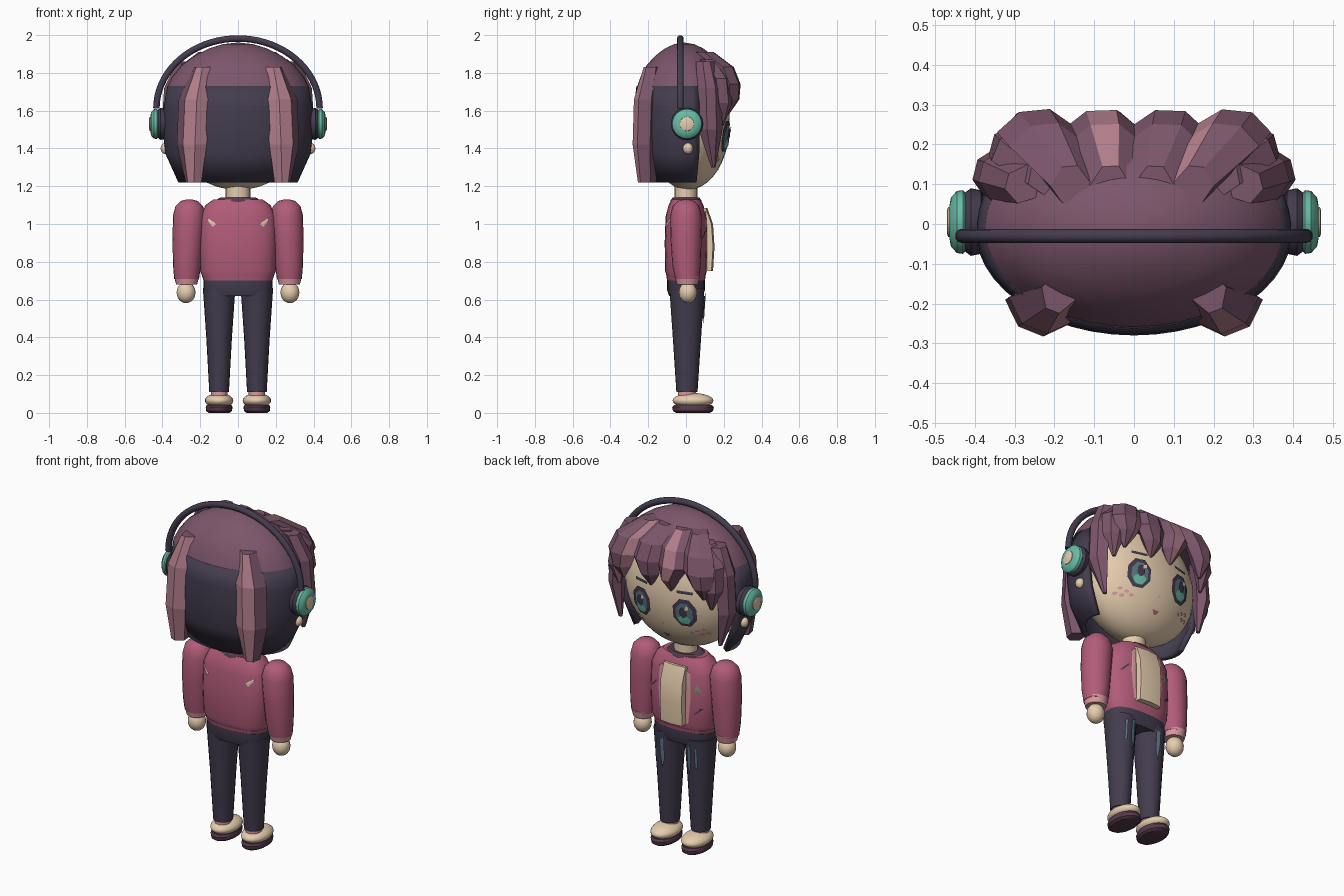
import bpy, bmesh, math
from mathutils import Matrix, Vector

if "Cube" in bpy.data.objects:
    bpy.data.objects.remove(bpy.data.objects["Cube"])

def material(name, hexa):
    m = bpy.data.materials.new(name)
    c = [int(hexa[i:i + 2], 16) / 255 for i in (0, 2, 4)]
    m.diffuse_color = [v / 12.92 if v < .04 else ((v + .055) / 1.055) ** 2.4 for v in c] + [1]
    m.use_nodes = True
    m.node_tree.nodes["Principled BSDF"].inputs["Base Color"].default_value = m.diffuse_color
    return m

PLUM = material("plum hair", "7c566b")
DARK = material("dark navy", "433c4e")
STREAK = material("pink streak", "b27e8c")
SKIN = material("skin cream", "e6cdae")
PINK = material("jacket pink", "b25c79")
PALE = material("pale pink", "d89a9f")
TEAL = material("teal", "68bba5")
BLUE = material("denim blue", "5c7486")
SOLE = material("dark plum", "563a4c")
SAGE = material("sage", "8a9a80")

def finish(name, bm, mats, angle=35):
    me = bpy.data.meshes.new(name)
    bm.to_mesh(me)
    bm.free()
    ob = bpy.data.objects.new(name, me)
    bpy.context.collection.objects.link(ob)
    for m in mats:
        me.materials.append(m)
    if angle:
        bpy.ops.object.select_all(action='DESELECT')
        ob.select_set(True)
        bpy.context.view_layer.objects.active = ob
        bpy.ops.object.shade_smooth_by_angle(angle=math.radians(angle))
    return ob

def skin_rings(bm, rings, closed=True, caps=True):
    """Join rows of points into a surface; returns faces as (row, column, face)."""
    vs = [[bm.verts.new(p) for p in r] for r in rings]
    n, out = len(vs[0]), []
    for i in range(len(vs) - 1):
        for j in range(n if closed else n - 1):
            k = (j + 1) % n
            out.append((i, j, bm.faces.new((vs[i][j], vs[i][k], vs[i + 1][k], vs[i + 1][j]))))
    if caps:
        bm.faces.new(vs[0])
        bm.faces.new(vs[-1])
    bmesh.ops.recalc_face_normals(bm, faces=bm.faces)
    return out

def oval(cx, cy, z, rx, ry, n=24, p=2, a0=0, a1=2 * math.pi, closed=True):
    pts = []
    for j in range(n):
        a = a0 + (a1 - a0) * j / (n if closed else n - 1)
        c, s = math.cos(a), math.sin(a)
        pts.append((cx + rx * math.copysign(abs(c) ** (2 / p), c),
                    cy + ry * math.copysign(abs(s) ** (2 / p), s), z))
    return pts

def loft(name, rings, mat, n=24, p=2, angle=35, matrix=None):
    bm = bmesh.new()
    skin_rings(bm, [oval(*r, n=n, p=p) for r in rings])
    if matrix:
        bm.transform(matrix)
        bmesh.ops.recalc_face_normals(bm, faces=bm.faces)
    return finish(name, bm, [mat], angle)

def ball(name, centre, radii, mat, u=24, v=16):
    bm = bmesh.new()
    bmesh.ops.create_uvsphere(bm, u_segments=u, v_segments=v, radius=1)
    bm.transform(Matrix.Translation(centre) @ Matrix.Diagonal((*radii, 1)))
    return finish(name, bm, [mat], 60)

def plate(name, pts, mat, surf, lift=.004, side=1):
    """Thin painted shape laid on a surface y = surf(x, z)."""
    cx, cz = (sum(p[i] for p in pts) / len(pts) for i in (0, 1))
    bm = bmesh.new()
    rows = []
    for f in (1, .5, .02):
        row = [(cx + (x - cx) * f, cz + (z - cz) * f) for x, z in pts]
        rows.append([(x, side * (surf(x, z) + lift), z) for x, z in row])
    skin_rings(bm, rows, caps=False)
    bm.faces.new([v for v in list(bm.verts)[-len(pts):]])
    bmesh.ops.recalc_face_normals(bm, faces=bm.faces)
    if sum(f.normal.y for f in bm.faces) * side < 0:
        bmesh.ops.reverse_faces(bm, faces=bm.faces)
    finish(name, bm, [mat], 0)

def lock(name, path, along, streak=(), s=1, thick=.04):
    """Faceted hair strand: path rows are x, y, z, half width; 'along' is the width direction."""
    t = Vector((along[0], along[1], 0)).normalized()
    o = Vector((t.y, -t.x, 0))
    shape = ((-1, 0), (-.45, 1), (.35, 1), (1, 0), (.5, -1), (-.5, -1))
    rings = []
    for x, y, z, w in path:
        th = thick * min(1, w / .05)
        pts = [Vector((x, y, z)) + t * a * w + o * b * th for a, b in shape]
        rings.append([(s * q.x, q.y, q.z) for q in pts])
    bm = bmesh.new()
    for i, j, f in skin_rings(bm, rings):
        f.material_index = int(j in streak)
    finish(name, bm, [PLUM, STREAK], 0)

def octagon(cx, cz, rx, rz, n=8):
    return [(cx + rx * math.cos(math.tau * (i + .5) / n), cz + rz * math.sin(math.tau * (i + .5) / n)) for i in range(n)]

def rect(cx, cz, w, h, lean=0):
    return [(cx - w - lean, cz - h), (cx + w - lean, cz - h), (cx + w + lean, cz + h), (cx - w + lean, cz + h)]

# Head and neck
HC, HR = (0, .01, 1.53), (.36, .222, .35)
ball("head", HC, HR, SKIN, 32, 20)
loft("neck", [(0, 0, 1.08, .065, .06), (0, 0, 1.22, .065, .06)], SKIN)

def face(x, z):
    return HC[1] + HR[1] * math.sqrt(max(.02, 1 - (x / HR[0]) ** 2 - ((z - HC[2]) / HR[2]) ** 2))

# Face details
for s in (1, -1):
    ex, ez = s * .14, 1.465
    plate("eye_outline", octagon(ex, ez, .07, .088), DARK, face, .006)
    plate("eye_iris", octagon(ex, ez - .004, .05, .068), BLUE, face, .010)
    plate("eye_lower_iris", octagon(ex, ez - .04, .038, .028), TEAL, face, .014)
    plate("pupil", octagon(ex, ez + .008, .022, .034), DARK, face, .017)
    plate("eye_shine", rect(ex - .022, ez + .036, .011, .013), SKIN, face, .018)
    plate("eyebrow", rect(ex, 1.585, .045, .008), DARK, face)
    for i, (dx, dz) in enumerate(((0, 0), (.035, .012), (.018, -.022), (-.028, -.016), (.05, -.015))):
        plate("cheek_freckle", octagon(s * (.19 + dx), 1.355 + dz, .013, .009, 6), PALE, face)
    ball("earring", (s * .385, .01, 1.40), (.025, .027, .03), SKIN, 12, 8)
plate("mouth", [(-.022, 1.30), (.022, 1.30), (.006, 1.278), (-.01, 1.28)], PINK, face)
plate("nose", octagon(0, 1.37, .007, .005, 6), PALE, face)

# Hair cap and the dark hair behind it
cap = [(1.96, .02), (1.952, .2), (1.93, .38), (1.89, .58), (1.84, .75), (1.78, .87), (1.73, .935)]
loft("hair_cap", [(0, -.01, z, .40 * f, .265 * f) for z, f in cap], PLUM, 40)
bm = bmesh.new()
back = [(1.73, .935), (1.62, .985), (1.5, 1), (1.37, .96), (1.22, .79)]
skin_rings(bm, [oval(0, -.01, z, .40 * f, .27 * f, 29, 2, math.pi * .9, math.pi * 2.1, False)
                for z, f in back], closed=False, caps=False)
if sum(f.normal.dot(f.calc_center_median() - Vector((0, 0, 1.5))) for f in bm.faces) < 0:
    bmesh.ops.reverse_faces(bm, faces=bm.faces)
shell = finish("back_hair", bm, [DARK])
shell.modifiers.new("thickness", 'SOLIDIFY').thickness = .03

# Hair strands at the back and sides
for s in (1, -1):
    lock("back_lock", [(.19, -.175, 1.83, .045), (.235, -.215, 1.66, .085), (.245, -.222, 1.42, .085),
                       (.235, -.205, 1.22, .045)], (1, .4), (0, 1), s, .05)
    lock("side_lock", [(.28, .10, 1.86, .05), (.345, .125, 1.72, .065), (.36, .13, 1.5, .065),
                       (.325, .145, 1.3, .012)], (-.25, 1), (), s, .04)
    lock("temple_lock", [(.22, .12, 1.87, .05), (.29, .19, 1.77, .075), (.31, .20, 1.64, .06),
                         (.30, .19, 1.52, .01)], (-1, .45), (2,) if s > 0 else (), s)

# Fringe
for x0, x1, tip, st in ((-.16, -.25, -.27, ()), (-.06, -.085, -.06, (1,)), (.05, .085, .07, ()), (.15, .25, .25, (2,))):
    lock("fringe_lock", [(x0, .10, 1.91, .05), (x1 * .9, .205, 1.83, .09), (x1, .24, 1.74, .095),
                         (tip, .235, 1.66, .06), (tip, .22, 1.58, .008)], (-1, x1 * .4), st, 1, .045)

# Headphones
cu = bpy.data.curves.new("headband", 'CURVE')
cu.dimensions = '3D'
cu.bevel_depth, cu.bevel_resolution, cu.use_fill_caps = .018, 3, True
sp = cu.splines.new('POLY')
sp.points.add(36)
for i, q in enumerate(sp.points):
    a = math.pi * i / 36
    q.co = (.432 * math.cos(a), -.03, 1.612 + .37 * math.sin(a), 1)
cu.materials.append(DARK)
bpy.context.collection.objects.link(bpy.data.objects.new("headband", cu))
for s in (1, -1):
    m = Matrix.Translation((0, .005, 1.53)) @ Matrix.Rotation(s * math.pi / 2, 4, 'Y')
    for name, prof, mat in (
            ("ear_cushion", ((.375, .06), (.385, .08), (.41, .085), (.43, .07)), DARK),
            ("ear_cup", ((.42, .07), (.43, .08), (.445, .078), (.46, .062), (.464, .04)), TEAL),
            ("ear_cup_centre", ((.455, .04), (.467, .037), (.47, .03)), SKIN)):
        loft(name, [(0, 0, h, r, r) for h, r in prof], mat, matrix=m)

# Jacket
loft("jacket", [(0, 0, .715, .185, .10), (0, 0, .75, .2, .11), (0, 0, .9, .205, .113), (0, 0, 1.04, .2, .108),
                (0, 0, 1.1, .172, .092), (0, 0, 1.13, .13, .075)], PINK, 32, 2.5)
loft("jacket_hem", [(0, 0, .69, .178, .098), (0, 0, .722, .19, .104)], PINK, 32, 2.5)
loft("collar", [(0, 0, 1.10, .12, .085), (0, 0, 1.125, .118, .082), (0, 0, 1.14, .095, .07)], SOLE)

def chest(x, z):
    k = 1 if z < 1.04 else 1 - (z - 1.04) * 2
    return .111 * k * (1 - min(.98, abs(x) / .203) ** 2.5) ** .4

# Shirt panel, lapels and patches
bm = bmesh.new()
skin_rings(bm, [[(-.075, .09, z), (.075, .09, z), (.07, y, z), (0, y + .008, z), (-.07, y, z)]
                for z, y in ((.75, .135), (.88, .143), (1.0, .135), (1.085, .105))])
finish("shirt_panel", bm, [SKIN])
for s in (1, -1):
    plate("lapel", [(s * .075, .76), (s * .09, .76), (s * .105, .92), (s * .1, 1.06), (s * .075, 1.07)], PALE, chest)
    plate("back_dash", [(s * .115, 1.0), (s * .135, .985), (s * .165, 1.02), (s * .165, 1.035)], SKIN, chest, .006, -1)
plate("triangle_patch", [(-.16, .95), (-.12, .95), (-.137, 1.0)], SAGE, chest)
plate("dash_patch_left", rect(-.145, .84, .006, .018, -.02), DARK, chest)
plate("dash_patch_right", rect(.14, .94, .006, .022, -.02), DARK, chest)

# Trousers
loft("hips", [(0, 0, .62, .165, .09), (0, 0, .65, .182, .1), (0, 0, .70, .182, .1)], DARK, 32, 2.6)

def leg_front(x, z):
    r = .052 + .035 * (z - .11) / .57
    return .01 + r * 1.08 * math.sqrt(max(.05, 1 - ((abs(x) - .1) / r) ** 2))

for s in (1, -1):
    # Arms
    loft("sleeve", [(s * .258, 0, 1.13, .012, .012), (s * .258, 0, 1.122, .045, .045), (s * .258, 0, 1.095, .073, .07),
                    (s * .258, 0, 1.045, .086, .084), (s * .265, 0, .92, .082, .082), (s * .27, .003, .78, .074, .075),
                    (s * .272, .006, .71, .066, .064)], PINK, 20, angle=45)
    loft("cuff", [(s * .272, .007, .68, .056, .056), (s * .272, .007, .722, .066, .066)], PALE, 20)
    ball("hand", (s * .275, .01, .637), (.05, .048, .056), SKIN, 16, 12)
    # Legs and shoes
    loft("leg", [(s * .1, .005, .11, .052, .056), (s * .1, .005, .4, .068, .075),
                 (s * .1, .005, .66, .086, .093)], DARK, 20)
    plate("knee_fade", [(s * .075, .64), (s * .075, .5), (s * .09, .45), (s * .1, .53), (s * .1, .62)], BLUE, leg_front)
    plate("thigh_fade", rect(s * .13, .56, .007, .06), BLUE, leg_front)
    loft("ankle", [(s * .1, .005, .07, .044, .048), (s * .1, .005, .125, .044, .048)], PALE)
    ball("shoe", (s * .1, .037, .065), (.075, .108, .04), SKIN)
    loft("sole", [(s * .1, .037, 0, .055, .09), (s * .1, .037, .01, .068, .106), (s * .1, .037, .03, .071, .11),
                  (s * .1, .037, .042, .066, .1)], SOLE)
